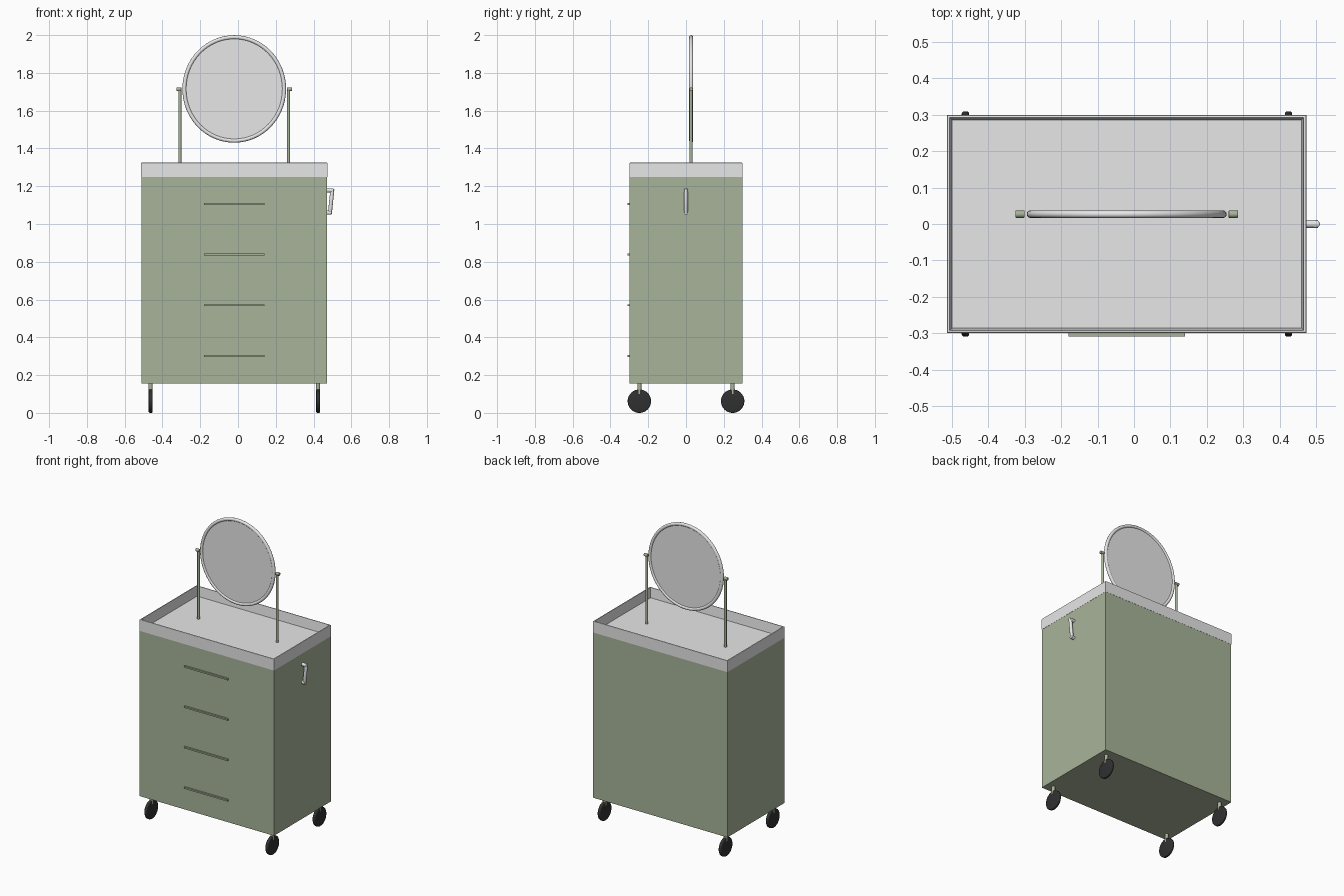
import bpy, bmesh, math
from mathutils import Matrix, Vector

cube = bpy.data.objects.get("Cube")
if cube:
    bpy.data.objects.remove(cube, do_unlink=True)


def material(name, rgb):
    m = bpy.data.materials.new(name)
    m.use_nodes = True
    m.diffuse_color = (*rgb, 1)
    m.node_tree.nodes["Principled BSDF"].inputs["Base Color"].default_value = (*rgb, 1)
    return m


GREEN = material("sage green", (0.39, 0.455, 0.32))
GREY = material("light grey", (0.80, 0.80, 0.80))
BLACK = material("black rubber", (0.03, 0.03, 0.03))
CX = -0.02  # middle of the cabinet


def finish(name, bm, mat, smooth=False):
    bmesh.ops.recalc_face_normals(bm, faces=bm.faces)
    me = bpy.data.meshes.new(name)
    bm.to_mesh(me)
    bm.free()
    ob = bpy.data.objects.new(name, me)
    bpy.context.collection.objects.link(ob)
    me.materials.append(mat)
    if smooth:
        bpy.ops.object.select_all(action='DESELECT')
        ob.select_set(True)
        bpy.context.view_layer.objects.active = ob
        bpy.ops.object.shade_smooth_by_angle(angle=math.radians(40))
    return ob


def box_mesh(lo, hi):
    lo, hi = Vector(lo), Vector(hi)
    bm = bmesh.new()
    bmesh.ops.create_cube(bm, size=1, matrix=Matrix.Translation((lo + hi) / 2)
                          @ Matrix.Diagonal((*(hi - lo), 1)))
    return bm


def rod(name, a, b, r, mat, sides=20, bevel=0):
    a, b = Vector(a), Vector(b)
    rot = (b - a).to_track_quat('Z', 'Y').to_matrix().to_4x4()
    bm = bmesh.new()
    bmesh.ops.create_cone(bm, cap_ends=True, segments=sides, radius1=r, radius2=r,
                          depth=(b - a).length,
                          matrix=Matrix.Translation((a + b) / 2) @ rot)
    if bevel:
        rims = [e for e in bm.edges if any(len(f.verts) > 4 for f in e.link_faces)]
        bmesh.ops.bevel(bm, geom=rims, offset=bevel, segments=3, profile=0.5, affect='EDGES')
    return finish(name, bm, mat, True)


# Cabinet body
finish("cabinet_body", box_mesh((-0.512, -0.298, 0.155), (0.472, 0.298, 1.25)), GREEN)

# Tray top: rim, then sloped inner walls down to the floor
bm = box_mesh((-0.513, -0.299, 1.25), (0.473, 0.299, 1.325))
top = max(bm.faces, key=lambda f: f.calc_center_median().z)
outer = list(top.edges)
bmesh.ops.inset_region(bm, faces=[top], thickness=0.010)
bmesh.ops.inset_region(bm, faces=[top], thickness=0.009)
for v in top.verts:
    v.co.z = 1.26
bmesh.ops.bevel(bm, geom=outer, offset=0.004, segments=2, profile=0.5, affect='EDGES')
finish("tray_top", bm, GREY)

# Drawer pulls
for i, z in enumerate((1.105, 0.838, 0.570, 0.302)):
    finish(f"drawer_pull_{i + 1}",
           box_mesh((-0.18, -0.309, z - 0.005), (0.14, -0.297, z + 0.005)), GREEN)

# Casters
for sx, x in (("right", -0.463), ("left", 0.424)):
    for sy, y in (("front", -0.247), ("back", 0.247)):
        rod(f"wheel_{sy}_{sx}", (x - 0.01, y, 0.062), (x + 0.01, y, 0.062),
            0.062, BLACK, 40, 0.006)
        rod(f"caster_stem_{sy}_{sx}", (x, y, 0.10), (x, y, 0.157), 0.011, GREEN)

# Mirror posts with pivot knobs
MY = 0.027
for side, s in (("right", -1), ("left", 1)):
    x = CX + s * 0.288
    rod(f"mirror_post_{side}", (x, MY, 1.258), (x, MY, 1.715), 0.008, GREEN)
    rod(f"pivot_knob_{side}", (x - s * 0.008, MY, 1.713), (x + s * 0.018, MY, 1.713),
        0.010, GREEN, 20, 0.002)

# Mirror frame: slightly oval ring with a round section
RX, RZ, T = 0.264, 0.274, 0.0105
bm = bmesh.new()
N, M = 64, 12
rings = []
for i in range(N):
    a = 2 * math.pi * i / N
    ring = []
    for j in range(M):
        b = 2 * math.pi * j / M
        d = T * math.cos(b)
        ring.append(bm.verts.new((CX + (RX + d) * math.cos(a), MY + T * math.sin(b),
                                  1.715 + (RZ + d) * math.sin(a))))
    rings.append(ring)
for i in range(N):
    p, q = rings[i], rings[(i + 1) % N]
    for j in range(M):
        k = (j + 1) % M
        bm.faces.new((p[j], p[k], q[k], q[j]))
finish("mirror_frame", bm, GREY, True)

# Mirror glass
bm = bmesh.new()
bmesh.ops.create_cone(bm, cap_ends=True, segments=64, radius1=1, radius2=1, depth=0.008,
                      matrix=Matrix.Translation((CX, MY, 1.715))
                      @ Matrix.Diagonal((RX, 1, RZ, 1)) @ Matrix.Rotation(math.pi / 2, 4, 'X'))
finish("mirror_glass", bm, GREY, True)

# Side grab handle: two arms and a leaning grip
rod("side_handle_upper_arm", (0.468, 0, 1.178), (0.505, 0, 1.178), 0.011, GREY)
rod("side_handle_lower_arm", (0.468, 0, 1.060), (0.495, 0, 1.060), 0.011, GREY)
rod("side_handle_grip", (0.500, 0, 1.186), (0.486, 0, 1.052), 0.0105, GREY, 20, 0.003)
